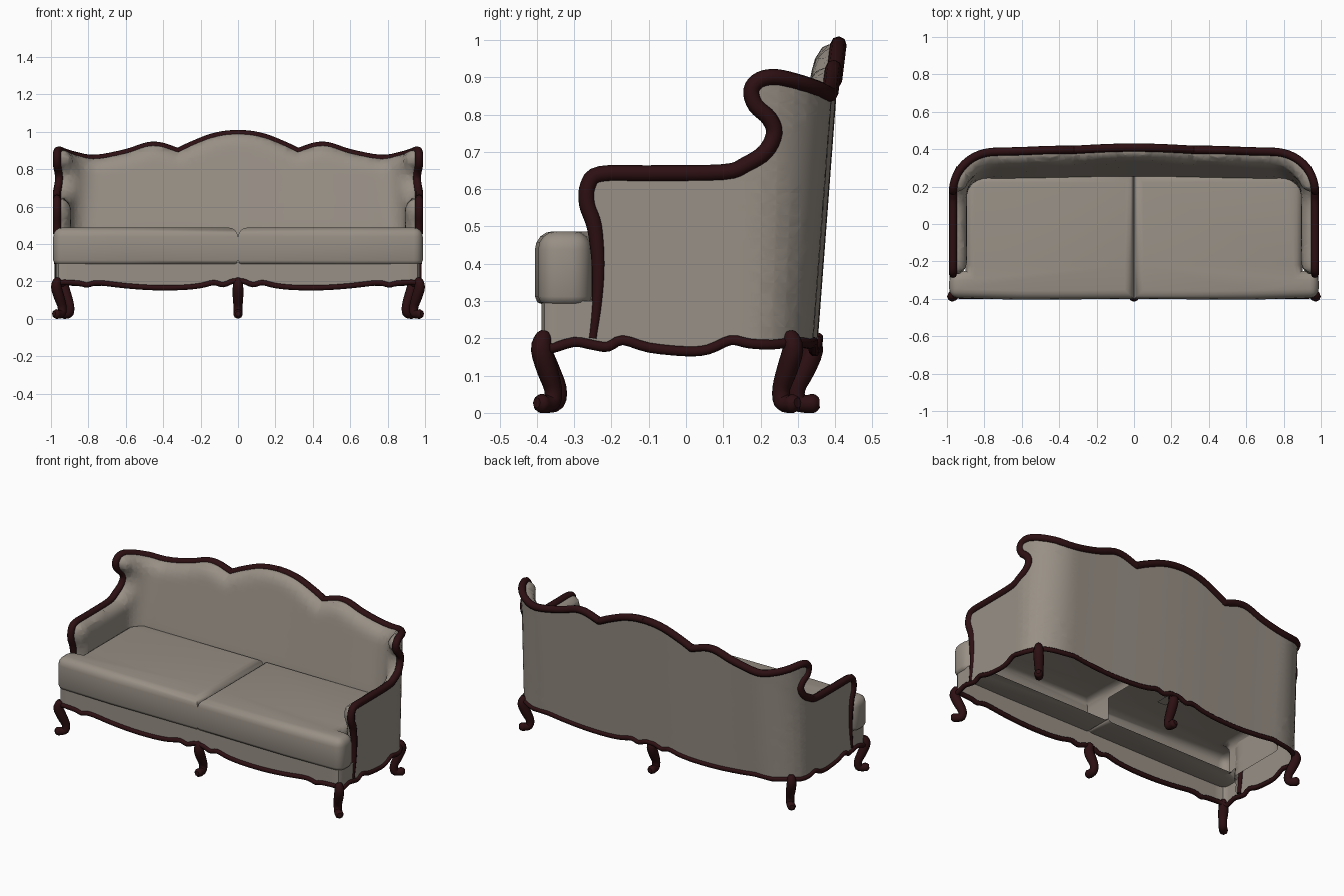
import bpy, bmesh, math
from mathutils import Vector

if "Cube" in bpy.data.objects:
    bpy.data.objects.remove(bpy.data.objects["Cube"])


def material(name, rgb):
    m = bpy.data.materials.new(name)
    m.diffuse_color = (*rgb, 1)
    m.use_nodes = True
    m.node_tree.nodes["Principled BSDF"].inputs["Base Color"].default_value = m.diffuse_color
    return m


FABRIC = material("taupe fabric", (0.315, 0.278, 0.237))
WOOD = material("dark mahogany", (0.026, 0.005, 0.006))


def finish(ob, mat, mirror=True, angle=40):
    ob.data.materials.clear()
    ob.data.materials.append(mat)
    ob.data.shade_smooth()
    ob.data.set_sharp_from_angle(angle=math.radians(angle))
    if mirror:
        ob.modifiers.new("mirror", 'MIRROR').merge_threshold = 0.0005


def from_bmesh(name, bm, mat, mirror=True, angle=40):
    me = bpy.data.meshes.new(name)
    bm.to_mesh(me)
    bm.free()
    ob = bpy.data.objects.new(name, me)
    bpy.context.collection.objects.link(ob)
    finish(ob, mat, mirror, angle)


def smooth_path(pts, n):
    """Catmull-Rom samples through points of any dimension."""
    out = []
    for i in range(len(pts) - 1):
        a, b, c, d = (pts[max(i - 1, 0)], pts[i], pts[i + 1], pts[min(i + 2, len(pts) - 1)])
        for k in range(n):
            t = k / n
            out.append(tuple(0.5 * (2 * q + (r - p) * t + (2 * p - 5 * q + 4 * r - s) * t * t
                                    + (3 * q - p - 3 * r + s) * t ** 3)
                             for p, q, r, s in zip(a, b, c, d)))
    return out + [tuple(pts[-1])]


def tube(name, pts, mirror=True):
    """Round wooden bar through (x, y, z, radius) points."""
    cu = bpy.data.curves.new(name, 'CURVE')
    cu.dimensions = '3D'
    cu.bevel_depth = 1
    cu.bevel_resolution = 2
    cu.use_fill_caps = True
    sp = cu.splines.new('POLY')
    sp.points.add(len(pts) - 1)
    for p, (x, y, z, r) in zip(sp.points, pts):
        p.co = (x, y, z, 1)
        p.radius = r
    ob = bpy.data.objects.new(name, cu)
    bpy.context.collection.objects.link(ob)
    bpy.ops.object.select_all(action='DESELECT')
    ob.select_set(True)
    bpy.context.view_layer.objects.active = ob
    bpy.ops.object.convert(target='MESH')
    finish(bpy.context.object, WOOD, mirror, 50)


def clamp(v):
    return max(0.0, min(1.0, v))


# Shell plan: s runs along the arm, round the rear corner, to the back centre
S0, S1, S2 = 0.17, 0.47, 1.21


def shell(s, z, d=0.0):
    a = clamp((s - S0) / (S1 - S0)) * math.pi / 2
    lean = 0.05 * (z - 0.2) / 0.66 * math.sin(a)
    bow = 0.012 * math.sin(clamp((s - S1) / (S2 - S1)) * math.pi / 2) ** 2
    x = 0.973 if s < S0 else 0.74 + 0.233 * math.cos(a)
    y = min(s, S0) + 0.172 * math.sin(a) + lean + bow
    if s > S1:
        x = S2 - s
    x, y = x - d * math.cos(a), y - d * math.sin(a)
    return Vector((max(x, 0.0), y, z))


# Rim of arm, wing and crest as (s, z)
RIM = [
    (-.25, .2), (-.238, .3), (-.235, .4), (-.245, .5), (-.265, .56), (-.262, .61), (-.23, .64),
    (-.1, .642), (.1, .645), (.16, .665), (.21, .70), (.232, .75), (.218, .79), (.185, .825),
    (.175, .865), (.195, .893), (.235, .9), (.3, .885), (.36, .87), (.45, .855), (.61, .885),
    (.71, .918), (.76, .925), (.81, .918), (.885, .893), (.9, .896), (.96, .925), (1.06, .965),
    (1.14, .983), (S2, .988)]
rim = smooth_path(RIM, 4)
fine_rim = smooth_path(RIM, 24)

# Scalloped lower edge: front (x, z), then side (s, z); the back repeats the front
front_wave = smooth_path([
    (0, .2), (.03, .2), (.08, .182), (.13, .193), (.2, .177), (.3, .167), (.45, .166), (.6, .176),
    (.72, .19), (.77, .19), (.81, .18), (.85, .19), (.93, .195)], 3)
side_wave = smooth_path([
    (-.36, .172), (-.3, .19), (-.25, .182), (-.21, .177), (-.17, .195), (-.1, .175), (0, .165),
    (.06, .17), (.12, .195), (.17, .186), (.24, .183), (.32, .19), (.40, .185)], 3)
back_wave = [(S2 - x, z) for x, z in reversed(front_wave) if x < 0.74]
low = [p for p in side_wave if p[0] > -.25] + back_wave

# Upholstered shell: flat outline, cut to a grid, wrapped around the plan twice
flat = bmesh.new()
flat.faces.new([flat.verts.new((s, z, 0)) for s, z in low + rim[::-1]])
bmesh.ops.triangulate(flat, faces=flat.faces)
cuts = [((-.24 + .04 * i, 0, 0), (1, 0, 0)) for i in range(37)]
cuts += [((0, .2 + .03 * i, 0), (0, 1, 0)) for i in range(27)]
for co, no in cuts:
    bmesh.ops.bisect_plane(flat, geom=flat.verts[:] + flat.edges[:] + flat.faces[:],
                           plane_co=co, plane_no=no, dist=1e-5)
slanted = [e for e in flat.edges if not e.is_boundary
           and min(abs(c) for c in (e.verts[0].co - e.verts[1].co).xy) > 1e-4]
bmesh.ops.dissolve_edges(flat, edges=slanted, use_verts=False)
flat.normal_update()


def padding(s, z):
    e = min(math.hypot(s - a, z - b) for a, b in fine_rim)
    w = clamp((s - 0.15) / 0.3)
    full = 0.08 * (1 - w) + w * (0.07 + 0.05 * clamp((0.93 - z) / 0.45))
    return 0.03 + (full - 0.03) * math.sqrt(1 - (1 - clamp(e / 0.075)) ** 2)


bm = bmesh.new()
outer, inner = {}, {}
for v in flat.verts:
    s, z = v.co.x, v.co.y
    outer[v] = bm.verts.new(shell(s, z))
    inner[v] = bm.verts.new(shell(s, z, padding(s, z)))
for f in flat.faces:
    ring = f.verts[:] if f.normal.z > 0 else f.verts[::-1]
    bm.faces.new([outer[v] for v in ring])
    if max(v.co.y for v in ring) > 0.285:
        bm.faces.new([inner[v] for v in reversed(ring)])
for e in flat.edges:
    a, b = e.verts
    if e.is_boundary and min(a.co.y, b.co.y) > 0.199 and min(a.co.x, b.co.x) < S2 - 1e-4:
        bm.faces.new([outer[a], outer[b], inner[b], inner[a]])
flat.free()
bmesh.ops.delete(bm, geom=[v for v in bm.verts if not v.link_faces], context='VERTS')
bmesh.ops.recalc_face_normals(bm, faces=bm.faces)
from_bmesh("upholstered_shell", bm, FABRIC, angle=60)

# Carved rail along the shell rim, thinner at the arm foot
tube("top_rail", [(*shell(s, z, 0.005), 0.012 + 0.010 * clamp((z - .22) / .3)) for s, z in rim])

# Front skirt wrapping the corner to the arm
skirt = [(x, -.387, z) for x, z in front_wave] + [(.961, -.38, .19)]
skirt += [(.973, s, z) for s, z in side_wave if s < -.23]
bm = bmesh.new()
rows = [[bm.verts.new((x, y, h if h else z)) for x, y, z in skirt] for h in (0, .3)]
for i in range(len(skirt) - 1):
    bm.faces.new((rows[0][i], rows[0][i + 1], rows[1][i + 1], rows[1][i]))
from_bmesh("front_skirt", bm, FABRIC)

# Scalloped trim under the whole frame
trim = skirt + [tuple(shell(s, z)) for s, z in side_wave + back_wave if s >= -.23]
tube("lower_trim", [(*p, 0.014) for p in trim])

# Seat cushions with ears in front of the arms
bm = bmesh.new()
plan = [(.001, -.4), (.6, -.405), (.988, -.395), (.988, -.258), (.9, -.25), (.9, .2), (.84, .27), (.001, .27)]
base = bm.faces.new([bm.verts.new((x, y, .29)) for x, y in plan])
top = bmesh.ops.extrude_face_region(bm, geom=[base], use_keep_orig=True)
for v in top["geom"]:
    if isinstance(v, bmesh.types.BMVert):
        v.co.z = 0.487
corners = [(.988, -.395), (.988, -.258)]


def soft(e):
    a, b = (v.co for v in e.verts)
    if min(a.z, b.z) > 0.48:
        return True
    return abs(a.z - b.z) > 0.1 and any(math.dist(a.xy, c) < 0.001 for c in corners)


bmesh.ops.recalc_face_normals(bm, faces=bm.faces)
bmesh.ops.bevel(bm, geom=[e for e in bm.edges if soft(e)], offset=0.062, segments=4,
                profile=0.5, affect='EDGES', clamp_overlap=True)
bottom = [e for e in bm.edges if all(v.co.z < 0.291 for v in e.verts)]
bmesh.ops.bevel(bm, geom=bottom, offset=0.022, segments=2, profile=0.5,
                affect='EDGES', clamp_overlap=True)
# The underside is open behind the front roll
bmesh.ops.bisect_plane(bm, geom=bm.verts[:] + bm.edges[:] + bm.faces[:],
                       plane_co=(0, -.22, 0), plane_no=(0, 1, 0), dist=1e-5)
hidden = [f for f in bm.faces if f.calc_center_median().y > -.22
          and (f.calc_center_median().z < 0.32 or f.calc_center_median().x < 0.002)]
bmesh.ops.delete(bm, geom=hidden, context='FACES')
from_bmesh("seat_cushions", bm, FABRIC, angle=50)

# Cabriole legs: (outward offset, height, radius)
LEG = smooth_path([(-.004, .218, .012), (0, .205, .022), (.008, .17, .028), (-.014, .115, .028),
                   (-.036, .065, .024), (-.032, .03, .024), (-.008, .024, .024),
                   (.012, .026, .025), (.026, .027, .014)], 3)


def leg(name, x, y, dx, dy, mirror):
    d = Vector((dx, dy)).normalized()
    tube(name, [(x + d.x * t, y + d.y * t, z, r) for t, z, r in LEG], mirror)


leg("front_legs", .966, -.382, 1, -1, True)
leg("back_corner_legs", .925, .281, 1, 1, True)
leg("front_middle_leg", 0, -.38, 0, -1, False)
leg("back_middle_leg", 0, .332, 0, 1, False)
